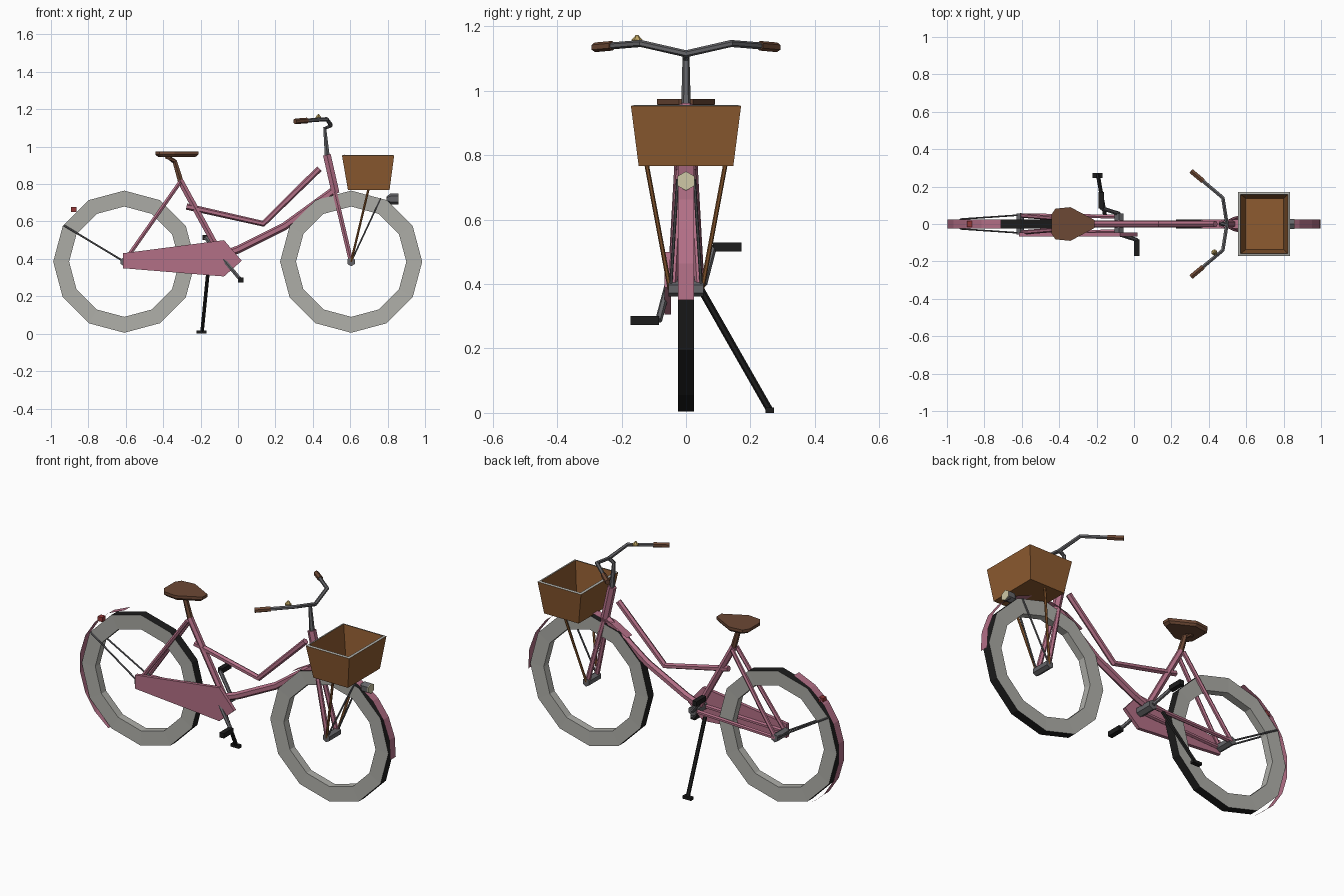
import bpy, bmesh
from math import sin, cos, radians, pi
from mathutils import Vector as V

if "Cube" in bpy.data.objects:
    bpy.data.objects.remove(bpy.data.objects["Cube"])

def mat(name, *c):
    m = bpy.data.materials.new(name)
    m.diffuse_color = (*c, 1)
    m.use_nodes = True
    m.node_tree.nodes["Principled BSDF"].inputs["Base Color"].default_value = m.diffuse_color
    return m

PINK = mat("pink_paint", .45, .16, .24)
BLACK = mat("black_rubber", .012, .012, .012)
STEEL = mat("steel", .13, .13, .14)
LEATHER = mat("leather", .15, .065, .035)
WICKER = mat("wicker", .27, .105, .03)
GREY = mat("light_grey", .42, .42, .39)
CREAM = mat("lamp_glass", .62, .58, .38)
GOLD = mat("brass", .5, .36, .12)
RED = mat("red_glass", .3, .04, .04)

def finish(name, bm, *mats):
    me = bpy.data.meshes.new(name)
    bmesh.ops.recalc_face_normals(bm, faces=bm.faces)
    bm.to_mesh(me)
    bm.free()
    for m in mats:
        me.materials.append(m)
    ob = bpy.data.objects.new(name, me)
    bpy.context.collection.objects.link(ob)
    return ob

def loft(name, rings, m, closed=True):
    """Skin a list of equal-length point loops; cap both ends."""
    bm = bmesh.new()
    rs = [[bm.verts.new(p) for p in r] for r in rings]
    n = len(rs[0])
    for a, b in zip(rs, rs[1:]):
        for i in range(n):
            j = (i + 1) % n
            bm.faces.new((a[i], a[j], b[j], b[i]))
    bm.faces.new(rs[0])
    if closed:
        bm.faces.new(rs[-1])
    return finish(name, bm, m)

def tube(name, pts, r, m, sides=6):
    """Polyline tube; r may be one radius or one per point."""
    pts = [V(p) for p in pts]
    rad = r if isinstance(r, list) else [r] * len(pts)
    rings = []
    for i, p in enumerate(pts):
        d = V()
        if i:
            d += (p - pts[i - 1]).normalized()
        if i < len(pts) - 1:
            d += (pts[i + 1] - p).normalized()
        d.normalize()
        ref = V((0, 0, 1)) if abs(d.z) < .75 else V((0, 1, 0))
        u = (ref - d * ref.dot(d)).normalized()
        w = d.cross(u)
        rings.append([p + rad[i] * (u * cos(2 * pi * k / sides) + w * sin(2 * pi * k / sides))
                      for k in range(sides)])
    return loft(name, rings, m)

def box(name, c, s, m):
    rings = [[(c[0] + a * s[0] / 2, c[1] + b * s[1] / 2, c[2] + h * s[2] / 2)
              for a, b in ((-1, -1), (1, -1), (1, 1), (-1, 1))] for h in (-1, 1)]
    return loft(name, rings, m)

AZ = .385
REAR, FRONT = -.608, .605
BB = (-.08, .40)

def polar(cx, r, deg, y):
    return (cx + r * cos(radians(deg)), y, AZ + r * sin(radians(deg)))

# Wheels: 12-sided rings, black tread and grey sides
def wheel(name, cx):
    bm = bmesh.new()
    prof = [(.38, -.025), (.38, .025), (.295, .022), (.295, -.022)]
    rs = [[bm.verts.new(polar(cx, r, a * 30, y)) for r, y in prof] for a in range(12)]
    for a in range(12):
        b = (a + 1) % 12
        for k in range(4):
            j = (k + 1) % 4
            f = bm.faces.new((rs[a][k], rs[a][j], rs[b][j], rs[b][k]))
            f.material_index = 0 if k == 0 else 1
    finish(name, bm, BLACK, GREY)

# Mudguards: thin strips around the tyre
def fender(name, cx, a0, a1, n=8):
    bm = bmesh.new()
    rows = [[bm.verts.new(polar(cx, .394, a0 + (a1 - a0) * i / n, y)) for y in (-.025, .025)]
            for i in range(n + 1)]
    for a, b in zip(rows, rows[1:]):
        bm.faces.new((a[0], a[1], b[1], b[0]))
    finish(name, bm, PINK)

for label, cx, a0, a1, stay in (("rear", REAR, 105, 238, 149), ("front", FRONT, -5, 128, 65)):
    wheel(label + "_wheel", cx)
    fender(label + "_mudguard", cx, a0, a1)
    tube(label + "_hub", [(cx, -.055, AZ), (cx, .055, AZ)], .024, STEEL)
    for s in (-1, 1):
        tube(label + "_mudguard_stay", [(cx, s * .048, AZ), polar(cx, .375, stay, s * .026)], .005, STEEL)

# Frame
tube("seat_tube", [(-.31, 0, .82), (BB[0], 0, BB[1])], .019, PINK)
tube("upper_tube", [(-.275, 0, .68), (.135, 0, .588), (.435, 0, .882)], .017, PINK)
tube("lower_tube", [(BB[0], 0, .42), (.0, 0, .45), (.25, 0, .575), (.505, 0, .76)], .021, PINK)
tube("head_tube", [(.475, 0, .957), (.522, 0, .75)], .024, PINK)
tube("bottom_bracket", [(BB[0], -.055, BB[1]), (BB[0], .055, BB[1])], .028, STEEL)
for s in (-1, 1):
    tube("seat_stay", [(-.31, s * .022, .81), (REAR, s * .046, AZ)], .012, PINK)
    tube("chain_stay", [(BB[0], s * .04, BB[1]), (REAR, s * .046, AZ)], .012, PINK)
    tube("fork_leg", [(.517, s * .016, .755), (.535, s * .024, .68), (FRONT, s * .042, AZ)], .014, PINK)

# Chain case
case = [(-.615, .43), (-.075, .5), (.02, .39), (-.075, .306), (-.615, .35)]
loft("chain_case", [[(x, y, z) for x, z in case] for y in (-.066, -.046)], PINK)

# Cranks and pedals
for s, px, pz in ((1, -.175, .515), (-1, .015, .287)):
    tube("crank", [(BB[0], s * .055, BB[1]), (px, s * .085, pz)], .011, STEEL)
    box("pedal", (px, s * .128, pz), (.028, .088, .028), BLACK)

# Kickstand
tube("kickstand", [(-.155, .045, .385), (-.192, .258, .012)], .011, BLACK)
box("kickstand_foot", (-.195, .26, .008), (.055, .026, .016), BLACK)

# Seat and post
tube("seat_post", [(-.305, 0, .81), (-.338, 0, .92), (-.385, 0, .948)], [.017, .015, .012], LEATHER)
half = [(-.442, .05), (-.42, .082), (-.34, .09), (-.212, .022)]
outline = half + [(x, -y) for x, y in reversed(half)]
loft("seat", [[(-.33 + (x + .33) * k, y * k, z) for x, y in outline]
              for k, z in ((.88, .946), (1, .958), (1, .974))], LEATHER)

# Handlebar, stem, grips, bell
tube("stem", [(.477, 0, .95), (.464, 0, 1.098), (.497, 0, 1.115)], [.015, .011, .012], STEEL)
tube("handlebar", [(.315, -.275, 1.136), (.475, -.14, 1.147), (.497, 0, 1.115),
                   (.475, .14, 1.147), (.315, .275, 1.136)], .011, STEEL)
for s in (-1, 1):
    tube("grip", [(.37, s * .229, 1.14), (.305, s * .283, 1.135)], .015, LEATHER)
tube("bell", [(.43, -.152, 1.15), (.43, -.152, 1.158), (.43, -.152, 1.174)], [.017, .017, .003], GOLD)

# Basket: open tapered box with a pale rim
corners = lambda x0, x1, y, z: [(x0, -y, z), (x1, -y, z), (x1, y, z), (x0, y, z)]
basket = loft("basket", [corners(.588, .81, .147, .767), corners(.556, .835, .171, .953)], WICKER, closed=False)
basket.data.materials.append(GREY)
sol = basket.modifiers.new("wall", 'SOLIDIFY')
sol.thickness = .018
sol.offset = -1
sol.material_offset_rim = 1
for s in (-1, 1):
    tube("basket_strut", [(FRONT, s * .05, AZ), (.697, s * .122, .77)], .007, WICKER)

# Lamps
tube("headlamp", [(.795, 0, .72), (.815, 0, .72), (.855, 0, .72)], [.014, .03, .03], STEEL)
tube("headlamp_glass", [(.852, 0, .72), (.858, 0, .72)], .03, CREAM)
box("tail_lamp", polar(REAR, .388, 134, 0), (.03, .03, .026), RED)
